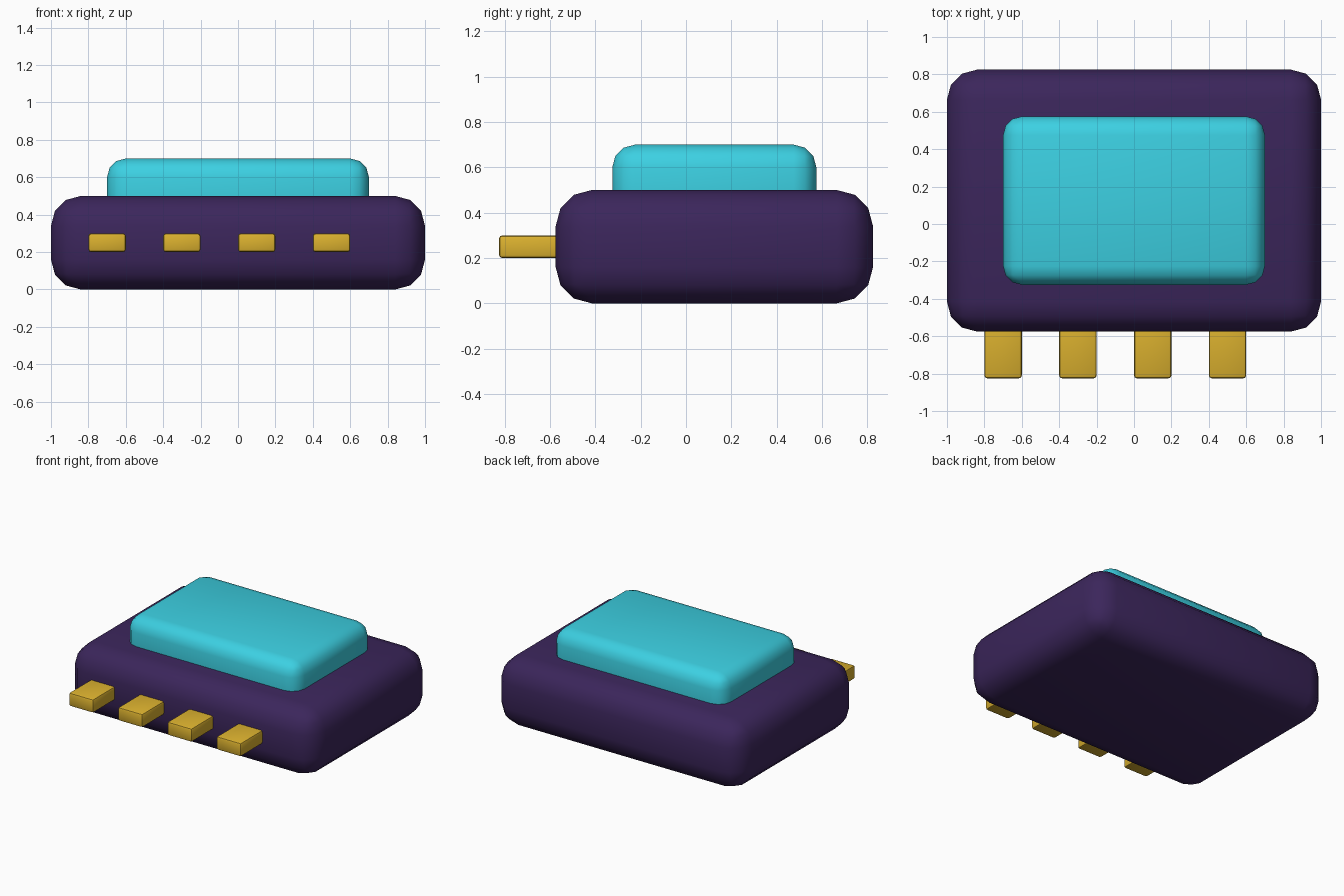
import bpy
import math

cube = bpy.data.objects.get("Cube")
if cube:
    bpy.data.objects.remove(cube, do_unlink=True)


def material(name, colour):
    mat = bpy.data.materials.new(name)
    mat.use_nodes = True
    mat.diffuse_color = (*colour, 1)
    mat.node_tree.nodes["Principled BSDF"].inputs["Base Color"].default_value = (*colour, 1)
    return mat


def rounded_box(name, low, high, radius, segments, mat):
    """Box between two corners with rounded edges."""
    centre = [(a + b) / 2 for a, b in zip(low, high)]
    bpy.ops.mesh.primitive_cube_add(size=1, location=centre)
    obj = bpy.context.object
    obj.name = name
    obj.scale = [b - a for a, b in zip(low, high)]
    bpy.ops.object.transform_apply(location=False, rotation=False, scale=True)
    bevel = obj.modifiers.new("Rounded edges", "BEVEL")
    bevel.width = radius
    bevel.segments = segments
    bevel.limit_method = "NONE"
    bpy.ops.object.modifier_apply(modifier=bevel.name)
    bpy.ops.object.shade_smooth_by_angle(angle=math.radians(40))
    obj.data.materials.append(mat)
    return obj


purple = material("dark purple", (0.044, 0.019, 0.105))
cyan = material("cyan", (0.045, 0.63, 0.76))
gold = material("gold", (0.71, 0.44, 0.028))

# Main body and raised top panel
rounded_box("body", (-1, -0.575, 0), (1, 0.825, 0.5), 0.16, 3, purple)
rounded_box("top_panel", (-0.7, -0.325, 0.3), (0.7, 0.575, 0.7), 0.1, 3, cyan)

# Row of contact pins along the front
for i in range(4):
    x = -0.8 + 0.4 * i
    rounded_box(f"pin_{i + 1}", (x, -0.825, 0.2), (x + 0.2, -0.425, 0.3), 0.015, 2, gold)
